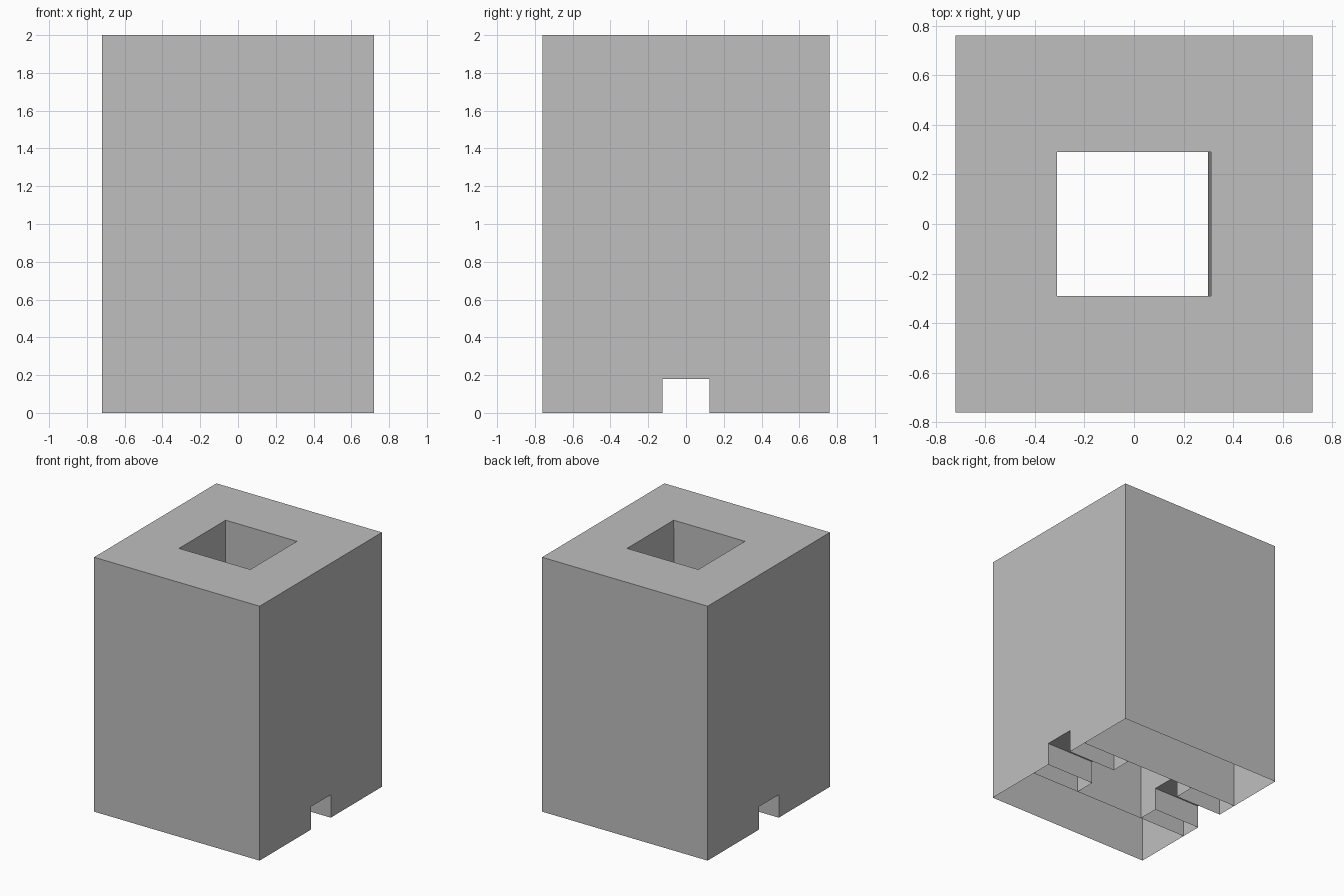
import bpy
import bmesh

cube = bpy.data.objects.get("Cube")
if cube:
    bpy.data.objects.remove(cube, do_unlink=True)

W, D, H = 0.72, 0.76, 2.0      # half width, half depth, height
FX, FY = 0.31, 0.29            # flue half sizes
TAPER = 0.012                  # flue narrows slightly on one side
NY, NZ = 0.124, 0.18           # passage half width and height

grey = bpy.data.materials.new("plain_grey")
grey.use_nodes = True
colour = (0.52, 0.52, 0.52, 1)
grey.diffuse_color = colour
grey.node_tree.nodes["Principled BSDF"].inputs["Base Color"].default_value = colour


def make(name, faces):
    """Build one sheet part from a list of corner loops."""
    bm = bmesh.new()
    for loop in faces:
        bm.faces.new([bm.verts.new(p) for p in loop])
    bmesh.ops.remove_doubles(bm, verts=bm.verts, dist=0.0001)
    mesh = bpy.data.meshes.new(name)
    bm.to_mesh(mesh)
    bm.free()
    mesh.materials.append(grey)
    obj = bpy.data.objects.new(name, mesh)
    bpy.context.collection.objects.link(obj)
    return obj


def wall_y(y, half, facing):
    """Upright sheet across x, facing +y or -y."""
    loop = [(half, y, 0), (-half, y, 0), (-half, y, H), (half, y, H)]
    return loop if facing > 0 else loop[::-1]


def notched_wall(low_x, top_x, half, facing):
    """Upright sheet across y with a doorway at its foot."""
    outline = [(-half, 0), (-NY, 0), (-NY, NZ), (NY, NZ),
               (NY, 0), (half, 0), (half, H), (-half, H)]
    loop = [(low_x + (top_x - low_x) * z / H, y, z) for y, z in outline]
    return loop if facing > 0 else loop[::-1]


# Outer walls, open underneath
make("outer_walls", [wall_y(D, W, 1), wall_y(-D, W, -1),
                     notched_wall(W, W, D, 1), notched_wall(-W, -W, D, -1)])

# Top plate around the flue opening
outer = [(-W, -D, H), (W, -D, H), (W, D, H), (-W, D, H)]
inner = [(-FX, -FY, H), (FX, -FY, H), (FX, FY, H), (-FX, FY, H)]
make("top_plate", [[outer[i], outer[(i + 1) % 4], inner[(i + 1) % 4], inner[i]]
                   for i in range(4)])

# Partitions running the full width on both sides of the flue
make("partitions", [wall_y(FY, W, -1), wall_y(-FY, W, 1)])

# End walls of the flue, facing inwards
make("flue_ends", [notched_wall(FX - TAPER, FX, FY, -1),
                   notched_wall(-FX, -FX, FY, 1)])

# Low passages from the flue to the outer walls
for name, a, b in (("left_passage", FX - TAPER, W), ("right_passage", -W, -FX)):
    make(name, [
        [(a, -NY, 0), (a, -NY, NZ), (b, -NY, NZ), (b, -NY, 0)],
        [(a, NY, 0), (b, NY, 0), (b, NY, NZ), (a, NY, NZ)],
        [(a, -NY, NZ), (a, NY, NZ), (b, NY, NZ), (b, -NY, NZ)],
    ])
